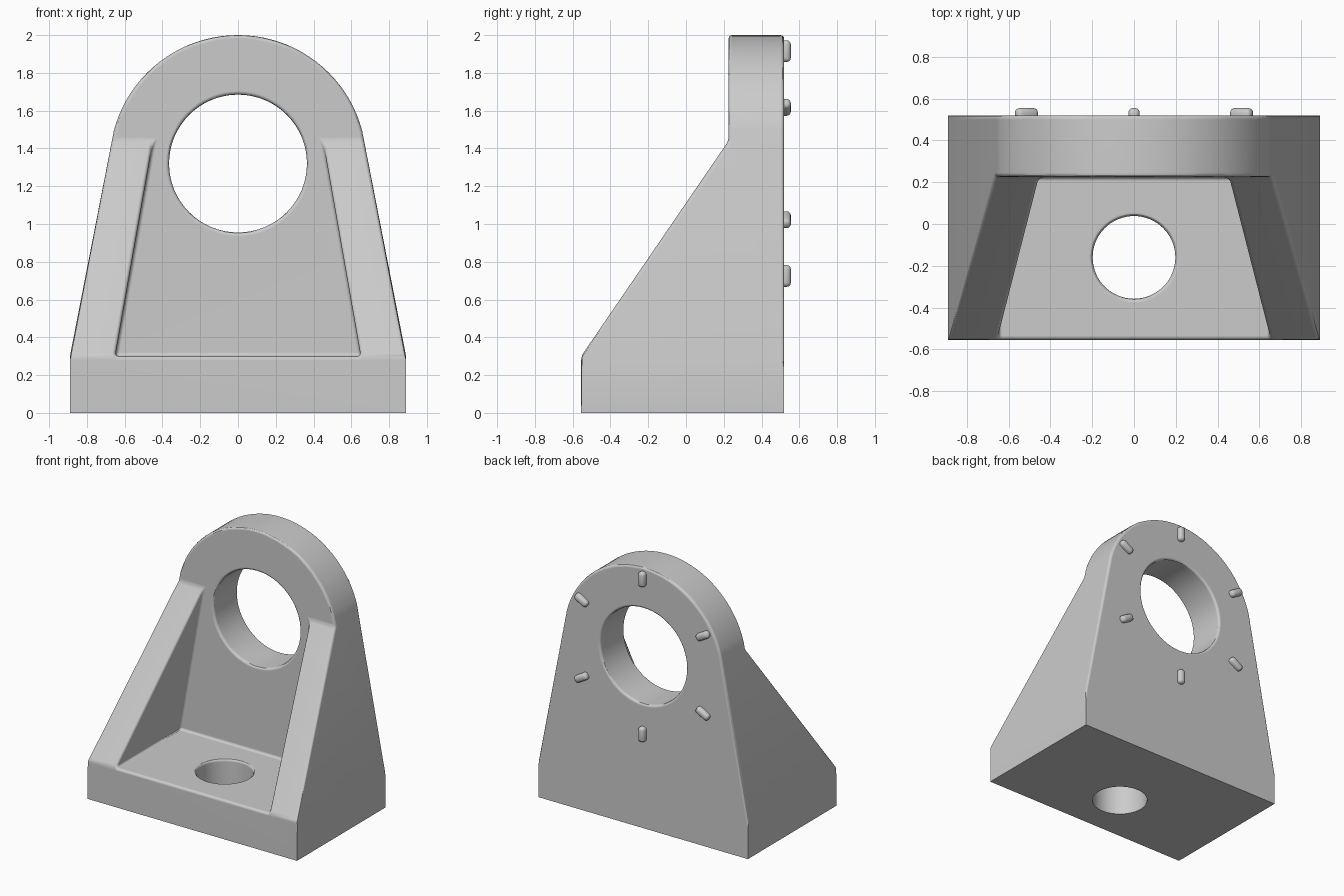
import bpy, bmesh
from math import cos, sin, pi, radians
from mathutils import Matrix, Vector

if "Cube" in bpy.data.objects:
    bpy.data.objects.remove(bpy.data.objects["Cube"], do_unlink=True)

FRONT, BACK, PLATE = -0.555, 0.52, 0.225   # depth of base front, back face, plate front
BASE_Z, RIB_Z = 0.3, 1.44                  # top of base, top of ribs
BORE_Z, ARC_R = 1.32, 0.68

grey = bpy.data.materials.new("plain grey")
grey.use_nodes = True
colour = (0.6, 0.6, 0.6, 1)
grey.diffuse_color = colour
grey.node_tree.nodes["Principled BSDF"].inputs["Base Color"].default_value = colour


def add_object(name, bm):
    bmesh.ops.recalc_face_normals(bm, faces=bm.faces[:])
    mesh = bpy.data.meshes.new(name)
    bm.to_mesh(mesh)
    bm.free()
    mesh.materials.append(grey)
    obj = bpy.data.objects.new(name, mesh)
    bpy.context.collection.objects.link(obj)
    return obj


def prism(name, points, start, end):
    """Extrude a list of 3D profile points from offset start to offset end."""
    bm = bmesh.new()
    face = bm.faces.new([bm.verts.new(Vector(p) + Vector(start)) for p in points])
    extruded = bmesh.ops.extrude_face_region(bm, geom=[face])["geom"]
    verts = [g for g in extruded if isinstance(g, bmesh.types.BMVert)]
    bmesh.ops.translate(bm, verts=verts, vec=Vector(end) - Vector(start))
    return add_object(name, bm)


def cylinder(name, radius, centre, rotation):
    bm = bmesh.new()
    bmesh.ops.create_cone(bm, cap_ends=True, segments=64, radius1=radius,
                          radius2=radius, depth=1.5,
                          matrix=Matrix.Translation(centre) @ rotation)
    return add_object(name, bm)


def activate(obj):
    bpy.ops.object.select_all(action='DESELECT')
    obj.select_set(True)
    bpy.context.view_layer.objects.active = obj


def cut(obj, cutter):
    mod = obj.modifiers.new("cut", 'BOOLEAN')
    mod.operation, mod.solver, mod.object = 'DIFFERENCE', 'EXACT', cutter
    activate(obj)
    bpy.ops.object.modifier_apply(modifier=mod.name)
    bpy.data.objects.remove(cutter, do_unlink=True)


# Body: base, tapering sides and rounded top, extruded front to back
angles = [radians(15 + 150 * i / 40) for i in range(41)]
outline = [(-0.89, 0, BASE_Z), (-0.89, 0, 0), (0.89, 0, 0), (0.89, 0, BASE_Z)]
outline += [(ARC_R * cos(a), 0, BORE_Z + ARC_R * sin(a)) for a in angles]
body = prism("bearing_bracket", outline, (0, FRONT, 0), (0, BACK, 0))

# Sloping rib tops in front of the upright plate
slope = [(0, FRONT, BASE_Z), (0, PLATE, RIB_Z), (0, PLATE, 2.5),
         (0, -1, 2.5), (0, -1, BASE_Z)]
cut(body, prism("slope_cutter", slope, (-1.5, 0, 0), (1.5, 0, 0)))

# Pocket between the ribs
pocket = [(-0.65, 0, BASE_Z), (0.65, 0, BASE_Z), (0.45, 0, RIB_Z), (-0.45, 0, RIB_Z)]
cut(body, prism("pocket_cutter", pocket, (0, -1, 0), (0, PLATE, 0)))

# Shaft bore and bolt hole
cut(body, cylinder("bore_cutter", 0.365, (0, 0.4, BORE_Z), Matrix.Rotation(pi / 2, 4, 'X')))
cut(body, cylinder("bolt_cutter", 0.198, (0, -0.16, 0), Matrix.Identity(4)))

# Round all edges except those reaching the ground
bm = bmesh.new()
bm.from_mesh(body.data)
bmesh.ops.remove_doubles(bm, verts=bm.verts[:], dist=0.0005)
bmesh.ops.dissolve_limit(bm, angle_limit=0.02, verts=bm.verts[:], edges=bm.edges[:])
edges = [e for e in bm.edges if e.calc_face_angle(0) > 0.5
         and min(v.co.z for v in e.verts) > 0.01]
bmesh.ops.bevel(bm, geom=edges, offset=0.02, offset_type='OFFSET', segments=3,
                profile=0.5, affect='EDGES', clamp_overlap=True)
for face in bm.faces:
    face.material_index = 0
bm.to_mesh(body.data)
bm.free()
activate(body)
bpy.ops.object.shade_smooth_by_angle(angle=radians(30))
weighted = body.modifiers.new("weighted_normals", 'WEIGHTED_NORMAL')
weighted.keep_sharp = True

# Ring of six rounded radial ticks on the back
for i in range(6):
    bm = bmesh.new()
    bmesh.ops.create_cube(bm, size=1, matrix=Matrix.Diagonal((0.055, 0.07, 0.115, 1)))
    bmesh.ops.bevel(bm, geom=bm.edges[:], offset=0.022, segments=3, profile=0.5,
                    affect='EDGES', clamp_overlap=True)
    turn = Matrix.Rotation(i * pi / 3, 4, 'Y')
    bm.transform(Matrix.Translation((0, BACK, BORE_Z)) @ turn
                 @ Matrix.Translation((0, 0, 0.595)))
    tick = add_object(f"back_tick_{i + 1}", bm)
    activate(tick)
    bpy.ops.object.shade_smooth_by_angle(angle=radians(30))
